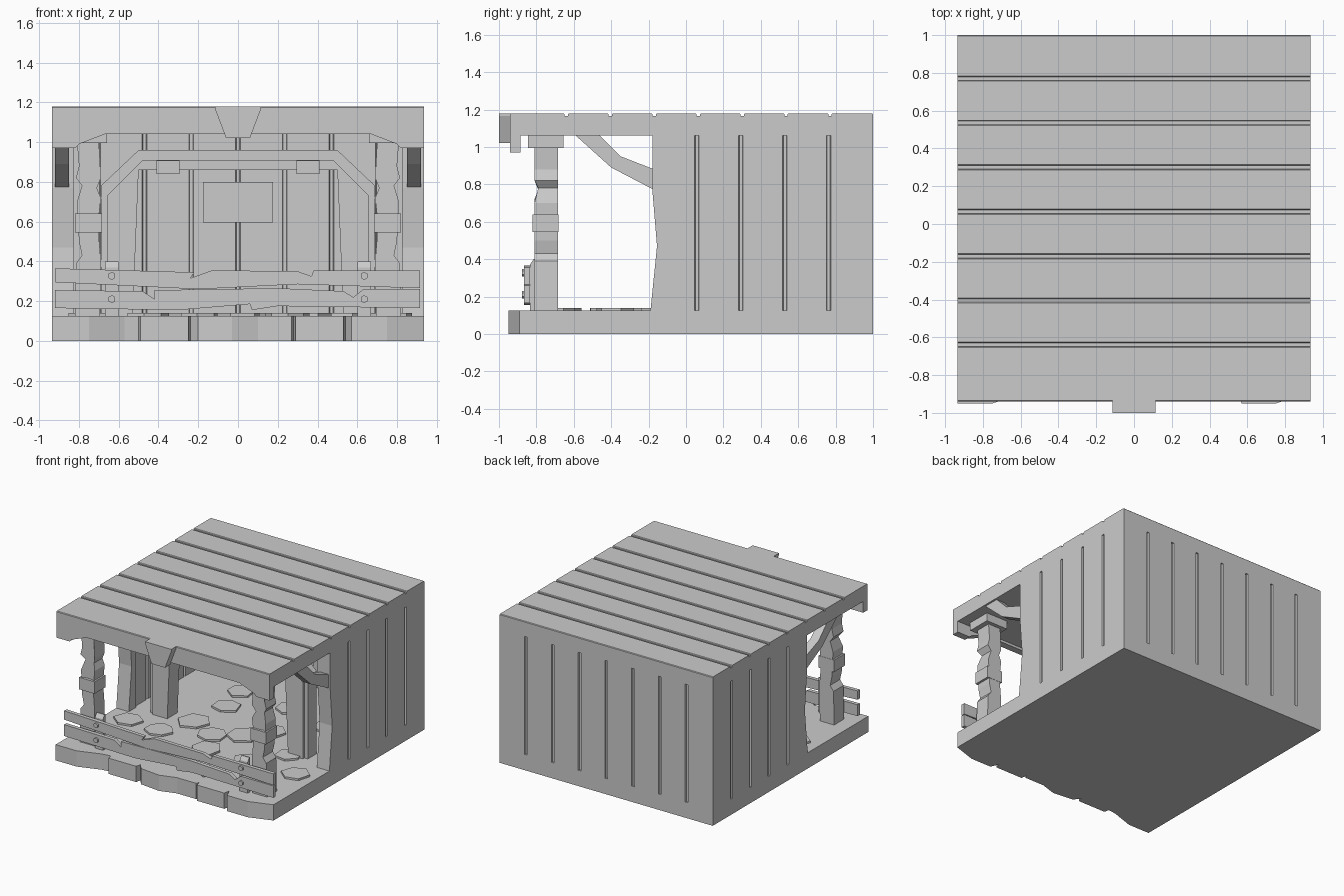
import bpy, bmesh, math, random
from mathutils import Vector

random.seed(4)
cube = bpy.data.objects.get("Cube")
if cube:
    bpy.data.objects.remove(cube, do_unlink=True)

grey = bpy.data.materials.new("plain grey")
grey.use_nodes = True
COLOUR = (0.6, 0.6, 0.6, 1)
grey.diffuse_color = COLOUR
grey.node_tree.nodes["Principled BSDF"].inputs["Base Color"].default_value = COLOUR


def finish(name, bm):
    bmesh.ops.recalc_face_normals(bm, faces=bm.faces)
    mesh = bpy.data.meshes.new(name)
    bm.to_mesh(mesh)
    bm.free()
    mesh.materials.append(grey)
    ob = bpy.data.objects.new(name, mesh)
    bpy.context.collection.objects.link(ob)
    return ob


def prism(name, points, axis, low, high):
    """Extrude a flat outline along one axis."""
    place = {"x": lambda p, t: (t, p[0], p[1]),
             "y": lambda p, t: (p[0], t, p[1]),
             "z": lambda p, t: (p[0], p[1], t)}[axis]
    bm = bmesh.new()
    ends = [[bm.verts.new(place(p, t)) for p in points] for t in (low, high)]
    for ring in ends:
        bm.faces.new(ring)
    n = len(points)
    for i in range(n):
        j = (i + 1) % n
        bm.faces.new((ends[0][i], ends[0][j], ends[1][j], ends[1][i]))
    return finish(name, bm)


def box(name, x, y, z):
    return prism(name, [(x[0], y[0]), (x[1], y[0]), (x[1], y[1]), (x[0], y[1])], "z", *z)


def notched(start, end, base, inward, slots):
    """Edge running from start to end with narrow slots cut inward."""
    edge = [(start, base)]
    for s in slots:
        edge += [(s - 0.012, base), (s - 0.008, base + inward),
                 (s + 0.008, base + inward), (s + 0.012, base)]
    return edge + [(end, base)]


def mirrored(half):
    return half + [(-x, z) for x, z in reversed(half)]


W = 0.935
FLOOR = 0.125
EAVE = 1.06
PITCH = 0.235

# Stone base with a rough front edge
front = [(-W, -.95), (-.75, -.95), (-.57, -.89), (-.5, -.88), (-.49, -.92), (-.25, -.92),
         (-.24, -.88), (-.2, -.93), (-.03, -.95), (.1, -.91), (.27, -.91), (.28, -.88),
         (.29, -.93), (.53, -.93), (.54, -.88), (.57, -.95), (.75, -.95), (W, -.89)]
prism("stone_base", front + [(W, 1), (-W, 1)], "z", 0, FLOOR)

# Irregular floor slabs
slabs = [(-.3, .28), (-.36, .55), (-.33, -.07), (-.1, -.17), (.09, -.06), (-.74, -.31),
         (-.46, -.33), (0, -.4), (.22, .12), (.77, -.38), (.36, -.4), (.55, -.14),
         (.5, .4), (.1, .5), (-.2, -.66), (.25, -.68)]
for i, (cx, cy) in enumerate(slabs):
    sides = random.choice((6, 6, 7))
    size = random.uniform(.10, .13)
    turn = random.uniform(0, 1)
    outline = []
    for k in range(sides):
        a = turn + math.tau * k / sides
        r = size * random.uniform(.85, 1.1)
        outline.append((cx + r * math.cos(a), cy + r * math.sin(a)))
    prism(f"floor_slab_{i}", outline, "z", FLOOR, FLOOR + .015)

# Back wall with plank grooves on both faces
back_slots = [PITCH * k for k in range(-3, 4)]
outer = notched(-W, W, 1, -.012, back_slots)
inner = notched(-W, W, .92, .012, back_slots)
prism("back_wall", outer + inner[::-1], "z", FLOOR, EAVE)

# Side walls with plank grooves and a bulging front edge
side_slots = [.058 + PITCH * k for k in range(4)]
for name, s in (("left", 1), ("right", -1)):
    edge = notched(-.1, .92, W, -.012, side_slots)
    face = notched(-.1, .92, .84, .012, side_slots)
    prism(name + "_wall", [(s * d, y) for y, d in edge + face[::-1]], "z", FLOOR, EAVE)
    lip = [(-.19, FLOOR), (-.155, .47), (-.18, .77), (-.18, EAVE), (-.1, EAVE), (-.1, FLOOR)]
    prism(name + "_wall_front", lip, "x", *sorted((s * .825, s * W)))

# Roof deck and its planks
box("roof_deck", (-W, W), (-.94, 1), (EAVE, 1.165))
cuts = [-.94] + [-.64 + PITCH * k for k in range(7)] + [1]
for i in range(8):
    y0 = cuts[i] + (.009 if i else 0)
    y1 = cuts[i + 1] - (.009 if i < 7 else 0)
    ends = [(y0, 1.165), (y1, 1.165), (y1, 1.175), (y1 - .005, 1.18), (y0 + .005, 1.18), (y0, 1.175)]
    prism(f"roof_plank_{i}", ends, "x", -W, W)

# Front beam and keystone
prism("front_beam", mirrored([(W, 1.165), (W, .97), (.82, .97), (.8, .99), (.67, 1.04)]),
      "y", -.94, -.885)
prism("keystone", mirrored([(.115, 1.18), (.115, 1.165), (.06, 1.02)]), "y", -1, -.93)

# Front posts, bands, caps and side braces
shaft = [(.695, FLOOR), (.69, .4), (.705, .58), (.69, .72), (.71, .77), (.69, .82), (.70, 1.0),
         (.81, 1.0), (.80, .88), (.815, .82), (.785, .78), (.81, .7), (.80, .5), (.785, .43),
         (.815, .39), (.82, FLOOR)]
brace = [(-.6, 1.07), (-.4, .89), (-.17, .77), (-.17, .88), (-.35, .95), (-.47, 1.07)]
for name, s in (("left", 1), ("right", -1)):
    post = prism(name + "_post", [(s * x, z) for x, z in shaft], "y", -.81, -.685)
    for v in post.data.vertices:
        if v.co.y < -.75 and v.co.z > .75 and v.co.z < .8:
            v.co.y += .02
    box(name + "_post_band", sorted((s * .685, s * .82)), (-.82, -.683), (.545, .64))
    box(name + "_post_cap", sorted((s * .66, s * .85)), (-.845, -.655), (.995, EAVE))
    prism(name + "_brace", brace, "x", *sorted((s * .85, s * .92)))

# Fence: two split rails, stakes and hex bolts
upper = [(-.92, .365), (-.22, .345), (-.24, .315), (-.13, .355), (.3, .35), (.37, .325),
         (.38, .355), (.915, .355), (.915, .265), (.3, .285), (-.2, .26), (-.92, .295)]
lower = [(-.92, .255), (-.48, .25), (-.42, .21), (-.42, .255), (.2, .265), (.53, .25),
         (.58, .22), (.63, .26), (.915, .26), (.915, .165), (.2, .175), (.07, .155),
         (.06, .185), (-.3, .155), (-.92, .165)]
prism("upper_rail", upper, "y", -.865, -.835)
prism("lower_rail", lower, "y", -.865, -.835)
for name, s in (("left", 1), ("right", -1)):
    stake = [(-.835, FLOOR), (-.835, .37), (-.815, .4), (-.805, .4), (-.805, FLOOR)]
    prism(name + "_stake", stake, "x", *sorted((s * .6, s * .67)))
    for row, z in (("upper", .327), ("lower", .21)):
        hexagon = [(s * .635 + .02 * math.cos(math.tau * (k + .5) / 6),
                    z + .02 * math.sin(math.tau * (k + .5) / 6)) for k in range(6)]
        prism(f"{name}_{row}_bolt", hexagon, "y", -.878, -.86)

# Inner timber archway in two stepped layers with hanging blocks
opening = [(-.5, .86), (-.53, FLOOR)]
for name, w, k, top, y0 in (("arch_back", .69, .5, .96, -.11), ("arch_trim", .66, .48, .91, -.13)):
    half = [(w, FLOOR), (w, top - .18), (k, top)]
    prism(name, mirrored(half) + [(-.53, FLOOR), (-.5, .86), (.5, .86), (.53, FLOOR)], "y", y0, 0)
for name, s in (("left", 1), ("right", -1)):
    box(name + "_arch_block", sorted((s * .295, s * .41)), (-.145, .01), (.84, .907))

# Weathered board sign on the back wall
box("sign_board", (-.175, .175), (.9, .925), (.595, .8))
for i, z in enumerate((.735, .655)):
    d = .012 if i else -.012
    crack = [(-.175, z), (0, z + d), (.172, z - .005), (.172, z - .015), (0, z + d - .008), (-.175, z - .006)]
    prism(f"sign_batten_{i}", crack, "y", .893, .9)
